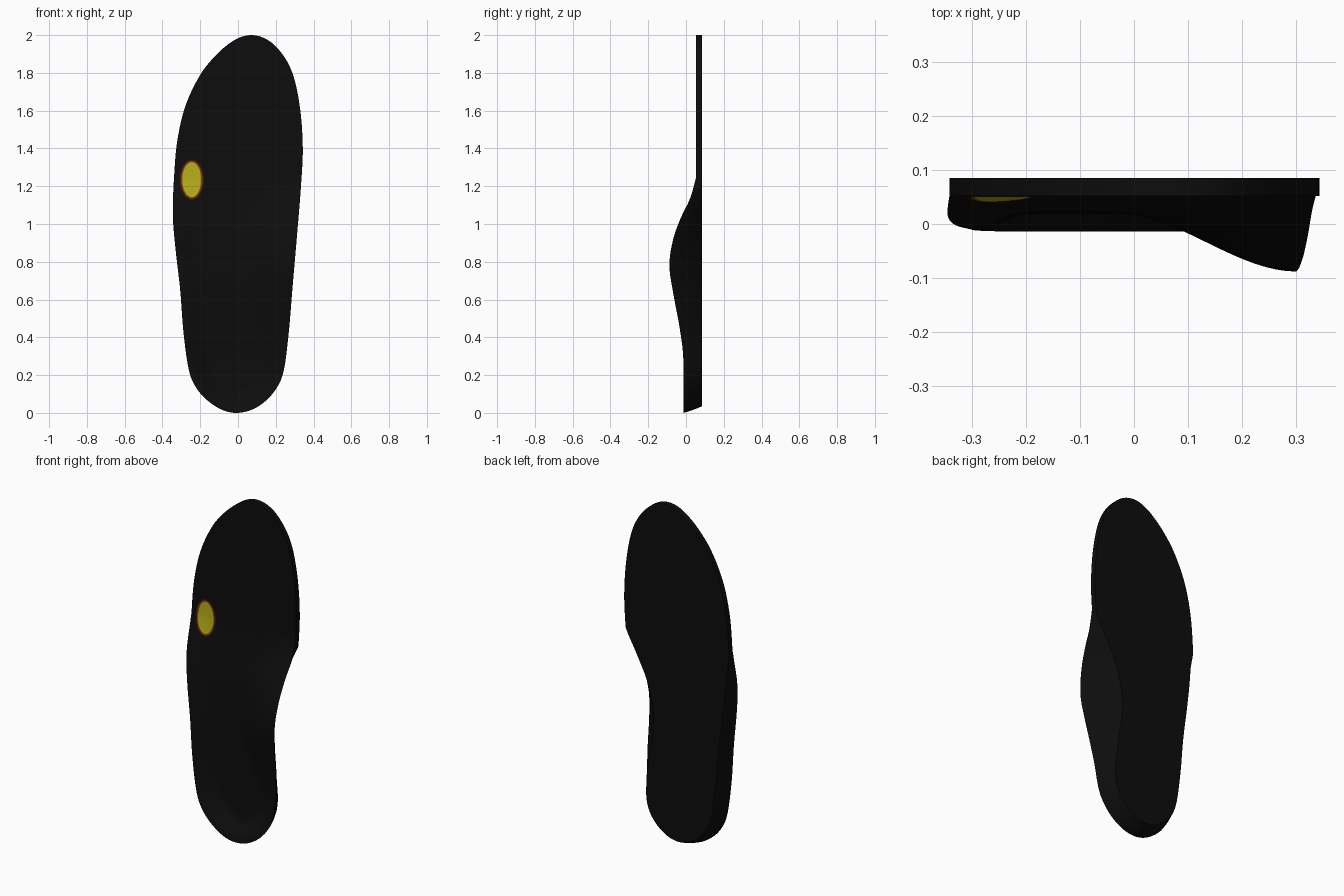
import bpy, bmesh, math
from mathutils import Vector
from mathutils.bvhtree import BVHTree

if "Cube" in bpy.data.objects:
    bpy.data.objects.remove(bpy.data.objects["Cube"])

BACK, M, K = 0.085, 90, 18   # flat underside depth, steps per side, rings


def curve(keys, v):
    """Smooth cubic through (position, value) keys."""
    if v <= keys[0][0]:
        return keys[0][1]
    if v >= keys[-1][0]:
        return keys[-1][1]
    i = next(j for j in range(len(keys) - 1) if keys[j + 1][0] >= v)

    def slope(j):
        a, b = keys[max(j - 1, 0)], keys[min(j + 1, len(keys) - 1)]
        return (b[1] - a[1]) / (b[0] - a[0])
    (x0, y0), (x1, y1) = keys[i], keys[i + 1]
    h = x1 - x0
    t = (v - x0) / h
    return ((2*t**3 - 3*t*t + 1) * y0 + (t**3 - 2*t*t + t) * h * slope(i)
            + (3*t*t - 2*t**3) * y1 + (t**3 - t*t) * h * slope(i + 1))


def by_angle(keys):
    return [(math.acos(1 - z), x) for z, x in keys]


# Outline half-widths, (z, x)
OUTER = by_angle([(0, -.01), (.035, -.12), (.11, -.205), (.2, -.253), (.42, -.288), (.65, -.306),
                  (.87, -.331), (1.05, -.345), (1.29, -.336), (1.45, -.32), (1.62, -.28),
                  (1.79, -.2), (1.88, -.13), (1.96, -.04), (2, .07)])
INNER = by_angle([(0, -.01), (.03, .1), (.11, .19), (.2, .236), (.39, .265), (.68, .29),
                  (.97, .315), (1.18, .332), (1.4, .343), (1.63, .326), (1.82, .28),
                  (1.95, .19), (1.99, .125), (2, .07)])
# Rim depth, footbed depth and inset of the underside along z
RIM_OUT = [(0, -.014), (.3, -.013), (.6, -.01), (.9, 0), (1.05, .018), (1.15, .038), (1.24, .052)]
RIM_IN = [(0, -.014), (.3, -.015), (.47, -.037), (.63, -.067), (.785, -.088), (.93, -.065),
          (1.05, -.02), (1.13, .02), (1.24, .052)]
FLOOR = [(0, .04), (.3, .038), (.6, .025), (.8, .02), (1, .032), (1.2, .05), (1.24, .052)]
INSET_OUT = [(0, .035), (.3, .038), (.9, .03), (1.1, .022), (1.2, 0)]
INSET_IN = [(0, .035), (.15, .04), (.3, .055), (.5, .1), (.7, .14), (.9, .125), (1.05, .07), (1.2, 0)]
WIDTH_IN = [(0, .12), (.3, .14), (.75, .36), (1, .34), (1.24, .2)]


def column(i):
    """One strip of points from footbed centre over the rim to the underside centre."""
    inner = i > M
    a = (2 * M - i if inner else i) * math.pi / M
    z = 1 - math.cos(a)
    edge = Vector((curve(INNER if inner else OUTER, a), 0, z))
    mid = Vector((-.03, 0, min(max(z, .25), 1.7)))
    length = (edge - mid).length
    rim_keys = RIM_IN if inner else RIM_OUT
    pts = []
    for k in range(K + 1):
        p = mid.lerp(edge, k / K)
        d = length * (1 - k / K)
        w = min(length, curve(WIDTH_IN, z) if inner else .13)
        u = max(0, 1 - d / w)
        f = u * u * (3 - 2 * u)
        p.y = curve(FLOOR, p.z) * (1 - f) + curve(rim_keys, z) * f
        pts.append(p)
    rim = pts[-1].y
    inset = curve(INSET_IN if inner else INSET_OUT, z)
    for f in (.25, .5, .75, 1):
        p = edge + (mid - edge).normalized() * inset * f ** 1.2
        p.y = rim + (BACK - rim) * f
        pts.append(p)
    end = mid.copy()
    end.y = BACK
    return pts + [pts[-1].lerp(end, .5), end]


def material(name, rgb):
    m = bpy.data.materials.new(name)
    m.diffuse_color = (*rgb, 1)
    m.use_nodes = True
    m.node_tree.nodes["Principled BSDF"].inputs["Base Color"].default_value = m.diffuse_color
    return m


def add_object(name, bm, mat):
    me = bpy.data.meshes.new(name)
    bm.to_mesh(me)
    ob = bpy.data.objects.new(name, me)
    bpy.context.collection.objects.link(ob)
    me.materials.append(mat)
    bpy.ops.object.select_all(action='DESELECT')
    bpy.context.view_layer.objects.active = ob
    ob.select_set(True)
    bpy.ops.object.shade_smooth_by_angle(angle=math.radians(35))
    return ob


# Insole body
bm = bmesh.new()
cols = [[bm.verts.new(p) for p in column(i)] for i in range(2 * M)]
for i, c in enumerate(cols):
    n = cols[(i + 1) % len(cols)]
    for k in range(len(c) - 1):
        bm.faces.new((c[k], n[k], n[k + 1], c[k + 1]))
bmesh.ops.remove_doubles(bm, verts=bm.verts, dist=1e-5)
bmesh.ops.recalc_face_normals(bm, faces=bm.faces)
surface = BVHTree.FromBMesh(bm)
add_object("insole_body", bm, material("black_foam", (.004, .004, .004)))
bm.free()


# Coloured pressure spot, draped on the footbed
def spot(name, r0, r1, lift, mat):
    b = bmesh.new()
    rings = []
    for s in range(7):
        ring = []
        for j in range(40):
            a = j * math.tau / 40
            r = [r0[n] + (r1[n] - r0[n]) * s / 6 for n in (0, 1)]
            x, z = -.245 + r[0] * math.cos(a), 1.235 + r[1] * math.sin(a)
            hit = surface.ray_cast(Vector((x, -1, z)), Vector((0, 1, 0)))[0]
            ring.append(b.verts.new((x, hit.y - lift, z)))
        rings.append(ring)
    for p, q in zip(rings, rings[1:]):
        for j in range(40):
            n = (j + 1) % 40
            b.faces.new((p[j], p[n], q[n], q[j]))
    bmesh.ops.remove_doubles(b, verts=b.verts, dist=1e-5)
    b.normal_update()
    if sum(f.normal.y for f in b.faces) > 0:
        bmesh.ops.reverse_faces(b, faces=b.faces)
    add_object(name, b, mat)
    b.free()


spot("spot_centre", (0, 0), (.05, .092), .0012, material("yellow", (.48, .43, .01)))
spot("spot_ring", (.05, .092), (.057, .1), .0012, material("orange", (.2, .07, .004)))
spot("spot_edge", (.057, .1), (.066, .108), .0012, material("dark_red", (.04, .006, .003)))
